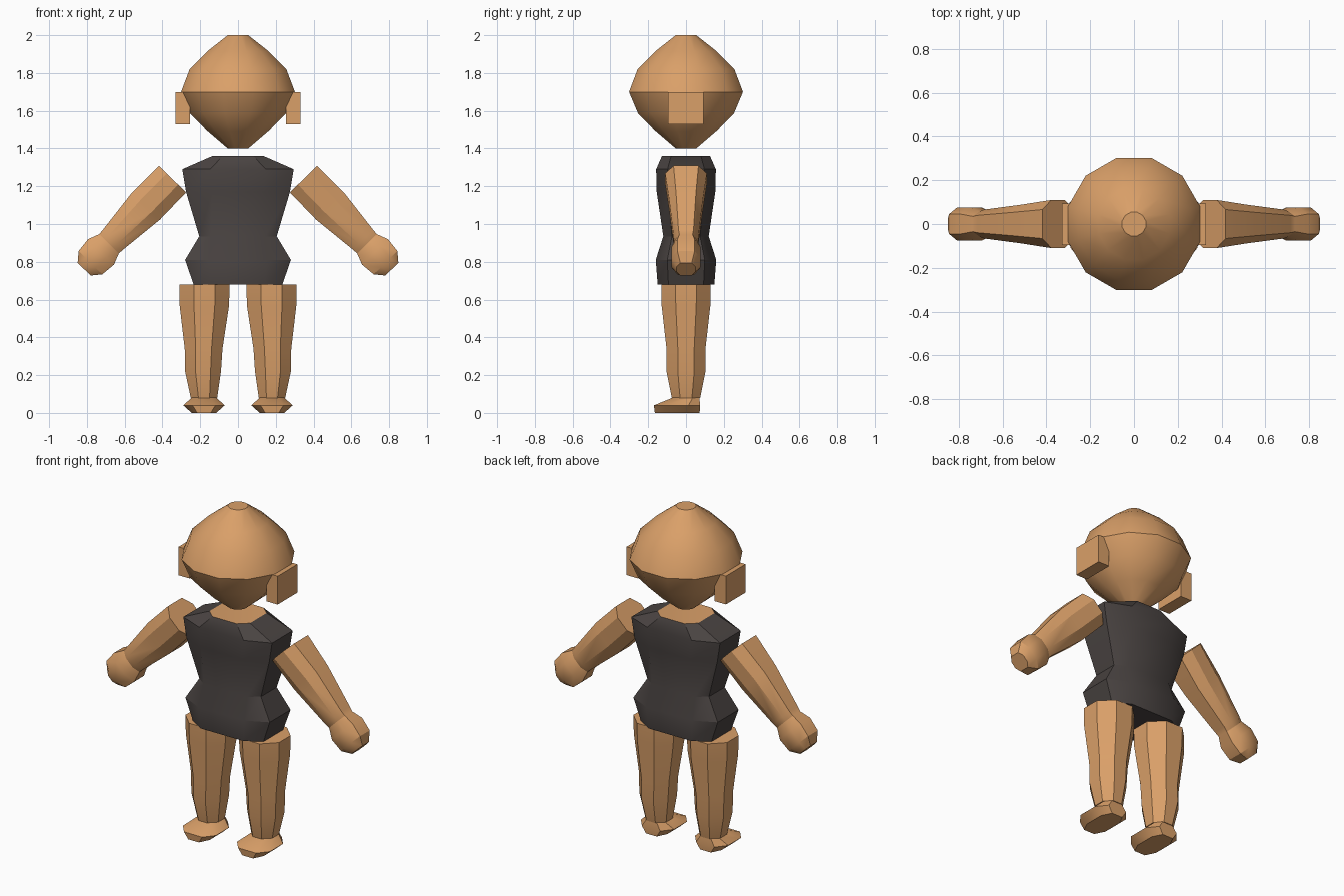
import bpy, bmesh, math
from mathutils import Vector

cube = bpy.data.objects.get("Cube")
if cube:
    bpy.data.objects.remove(cube, do_unlink=True)


def material(name, rgb):
    m = bpy.data.materials.new(name)
    m.use_nodes = True
    m.diffuse_color = (*rgb, 1)
    for n in m.node_tree.nodes:
        if n.type == 'BSDF_PRINCIPLED':
            n.inputs["Base Color"].default_value = (*rgb, 1)
            n.inputs["Roughness"].default_value = 0.8
    return m


skin = material("tan skin", (0.70, 0.35, 0.14))
cloth = material("charcoal cloth", (0.068, 0.057, 0.054))


def octagon(a, b, ka=0.42, kb=0.42):
    """Chamfered rectangle with half sizes a, b; ka, kb give the flat fractions."""
    p, q = a * ka, b * kb
    return [(a, -q), (a, q), (p, b), (-p, b), (-a, q), (-a, -q), (-p, -b), (p, -b)]


def loft(name, rings, mats):
    """Join closed rings of equal length into a capped solid; last cap takes the last material."""
    bm = bmesh.new()
    vr = [[bm.verts.new(p) for p in r] for r in rings]
    n = len(vr[0])
    for lo, hi in zip(vr, vr[1:]):
        for i in range(n):
            j = (i + 1) % n
            bm.faces.new((lo[i], lo[j], hi[j], hi[i]))
    bm.faces.new(vr[0][::-1])
    bm.faces.new(vr[-1]).material_index = len(mats) - 1
    bmesh.ops.recalc_face_normals(bm, faces=bm.faces[:])
    me = bpy.data.meshes.new(name)
    bm.to_mesh(me)
    bm.free()
    for m in mats:
        me.materials.append(m)
    ob = bpy.data.objects.new(name, me)
    bpy.context.collection.objects.link(ob)
    bpy.ops.object.select_all(action='DESELECT')
    ob.select_set(True)
    bpy.context.view_layer.objects.active = ob
    bpy.ops.object.shade_smooth_by_angle(angle=math.radians(30))
    return ob


# Head: twelve-sided turned shape with a crease round the middle
head_profile = [(1.40, 0.056), (1.49, 0.165), (1.585, 0.262), (1.70, 0.312),
                (1.82, 0.265), (1.915, 0.168), (2.0, 0.056)]
angles = [math.radians(15 + 30 * i) for i in range(12)]
loft("head", [[(r * math.cos(t), r * math.sin(t), z) for t in angles]
              for z, r in head_profile], [skin])

# Torso: shirt with pinched waist; the top cap is the bare neck
torso_sections = [  # z, half width, half depth, flat fraction in x
    (0.68, 0.235, 0.15, 0.60), (0.81, 0.28, 0.16, 0.55), (0.935, 0.205, 0.12, 0.70),
    (1.17, 0.275, 0.155, 0.50), (1.29, 0.295, 0.158, 0.50), (1.36, 0.135, 0.127, 0.60)]
loft("torso", [[(x, y, z) for x, y in octagon(a, b, k, 0.62)]
               for z, a, b, k in torso_sections], [cloth, skin])

leg_sections = [  # z, centre x, half width, half depth
    (0.08, 0.18, 0.070, 0.075), (0.22, 0.185, 0.095, 0.103), (0.34, 0.182, 0.100, 0.103),
    (0.57, 0.178, 0.131, 0.129), (0.68, 0.178, 0.133, 0.131)]
foot_sections = [  # z, half width, toe y, heel y
    (0.0, 0.065, -0.165, 0.072), (0.04, 0.11, -0.17, 0.075), (0.085, 0.06, -0.06, 0.07)]
arm_sections = [  # distance from shoulder, half height, half depth
    (0.0, 0.101, 0.110), (0.20, 0.103, 0.088), (0.45, 0.075, 0.066), (0.48, 0.073, 0.058),
    (0.54, 0.096, 0.076), (0.62, 0.088, 0.076), (0.668, 0.048, 0.050)]
shoulder = Vector((0.347, 0, 1.238))
along = Vector((0.70, 0, -0.714))
across = Vector((0.714, 0, 0.70))

for side, s in (("left", 1), ("right", -1)):
    # Ear block
    loft(side + "_ear", [[(s * x, y, z) for y, z in
                          ((-0.095, 1.53), (0.093, 1.53), (0.093, 1.70), (-0.095, 1.70))]
                         for x in (0.255, 0.33)], [skin])

    # Leg
    loft(side + "_leg", [[(s * (cx + x), y, z) for x, y in octagon(a, b)]
                         for z, cx, a, b in leg_sections], [skin])

    # Foot, low and pointing forward
    loft(side + "_foot", [[(s * (0.18 + x), (toe + heel) / 2 + y, z)
                           for x, y in octagon(w, (heel - toe) / 2, 0.55, 0.5)]
                          for z, w, toe, heel in foot_sections], [skin])

    # Arm and hand, hanging outward
    rings = []
    for t, a, b in arm_sections:
        ring = []
        for h, y in octagon(a, b, 0.42, 0.60):
            p = shoulder + along * t + across * h
            ring.append((s * p.x, y, p.z))
        rings.append(ring)
    loft(side + "_arm", rings, [skin])
